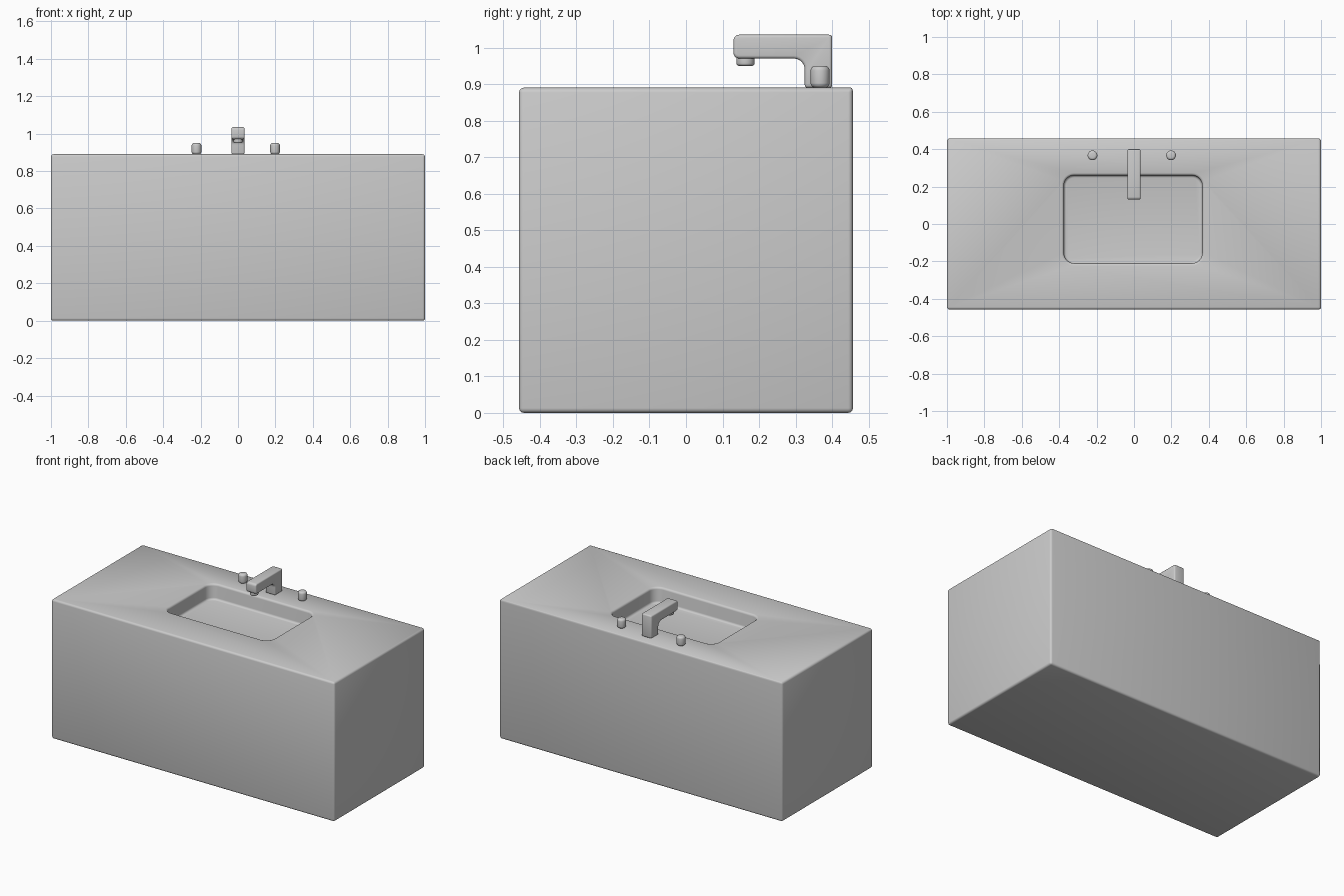
import bpy, math

if "Cube" in bpy.data.objects:
    bpy.data.objects.remove(bpy.data.objects["Cube"])


def finish(obj, width, segments=3):
    """Round the sharp edges, apply modifiers, smooth shading."""
    bev = obj.modifiers.new("edge_round", 'BEVEL')
    bev.width = width
    bev.segments = segments
    bev.limit_method = 'ANGLE'
    bev.angle_limit = math.radians(40)
    bev.use_clamp_overlap = False
    bpy.ops.object.select_all(action='DESELECT')
    obj.select_set(True)
    bpy.context.view_layer.objects.active = obj
    bpy.ops.object.convert(target='MESH')
    bpy.ops.object.shade_smooth_by_angle(angle=math.radians(40))


def arc(cx, cy, r, a0, a1, n=8):
    return [(cx + r * math.cos(math.radians(a0 + (a1 - a0) * i / n)),
             cy + r * math.sin(math.radians(a0 + (a1 - a0) * i / n))) for i in range(n + 1)]


def prism(name, pts, to3d, lo, hi):
    """Extrude a closed 2D outline between lo and hi."""
    n = len(pts)
    verts = [to3d(u, v, lo) for u, v in pts] + [to3d(u, v, hi) for u, v in pts]
    faces = [tuple(range(n))[::-1], tuple(range(n, 2 * n))]
    faces += [(i, (i + 1) % n, n + (i + 1) % n, n + i) for i in range(n)]
    mesh = bpy.data.meshes.new(name)
    mesh.from_pydata(verts, [], faces)
    obj = bpy.data.objects.new(name, mesh)
    bpy.context.collection.objects.link(obj)
    return obj


def cylinder(name, loc, r, h, bevel):
    bpy.ops.mesh.primitive_cylinder_add(vertices=32, radius=r, depth=h, location=loc)
    obj = bpy.context.object
    obj.name = name
    finish(obj, bevel, 4)
    return obj


TOP = 0.89

# Vanity block
x, y = 1.0, 0.457
vanity = prism("vanity_block", [(-x, -y), (x, -y), (x, y), (-x, y)],
               lambda u, v, w: (u, v, w), 0, TOP)

# Rounded rectangular basin recess
x0, x1, y0, y1, r = -0.375, 0.365, -0.21, 0.26, 0.055
outline = (arc(x1 - r, y0 + r, r, -90, 0) + arc(x1 - r, y1 - r, r, 0, 90)
           + arc(x0 + r, y1 - r, r, 90, 180) + arc(x0 + r, y0 + r, r, 180, 270))
cutter = prism("basin_cutter", outline, lambda u, v, w: (u, v, w), TOP - 0.1, TOP + 0.1)
cutter.hide_render = True
cut = vanity.modifiers.new("basin", 'BOOLEAN')
cut.operation = 'DIFFERENCE'
cut.solver = 'EXACT'
cut.object = cutter
finish(vanity, 0.013)
bpy.data.objects.remove(cutter)

# Faucet: L-shaped side profile (y, z) with a curved inner corner
profile = ([(0.40, TOP), (0.40, 1.035)]
           + arc(0.145, 1.02, 0.015, 90, 180, 4) + arc(0.145, 0.985, 0.015, 180, 270, 4)
           + arc(0.295, 0.94, 0.03, 90, 0, 6) + [(0.325, TOP)])
faucet = prism("faucet_body", profile, lambda u, v, w: (w, u, v), -0.035, 0.035)
finish(faucet, 0.008)

# Spout outlet
cylinder("spout_outlet", (0, 0.163, 0.965), 0.025, 0.03, 0.007)

# Tap knobs
for side, kx in (("left", -0.222), ("right", 0.198)):
    cylinder(side + "_tap_knob", (kx, 0.367, TOP + 0.03), 0.026, 0.06, 0.013)
